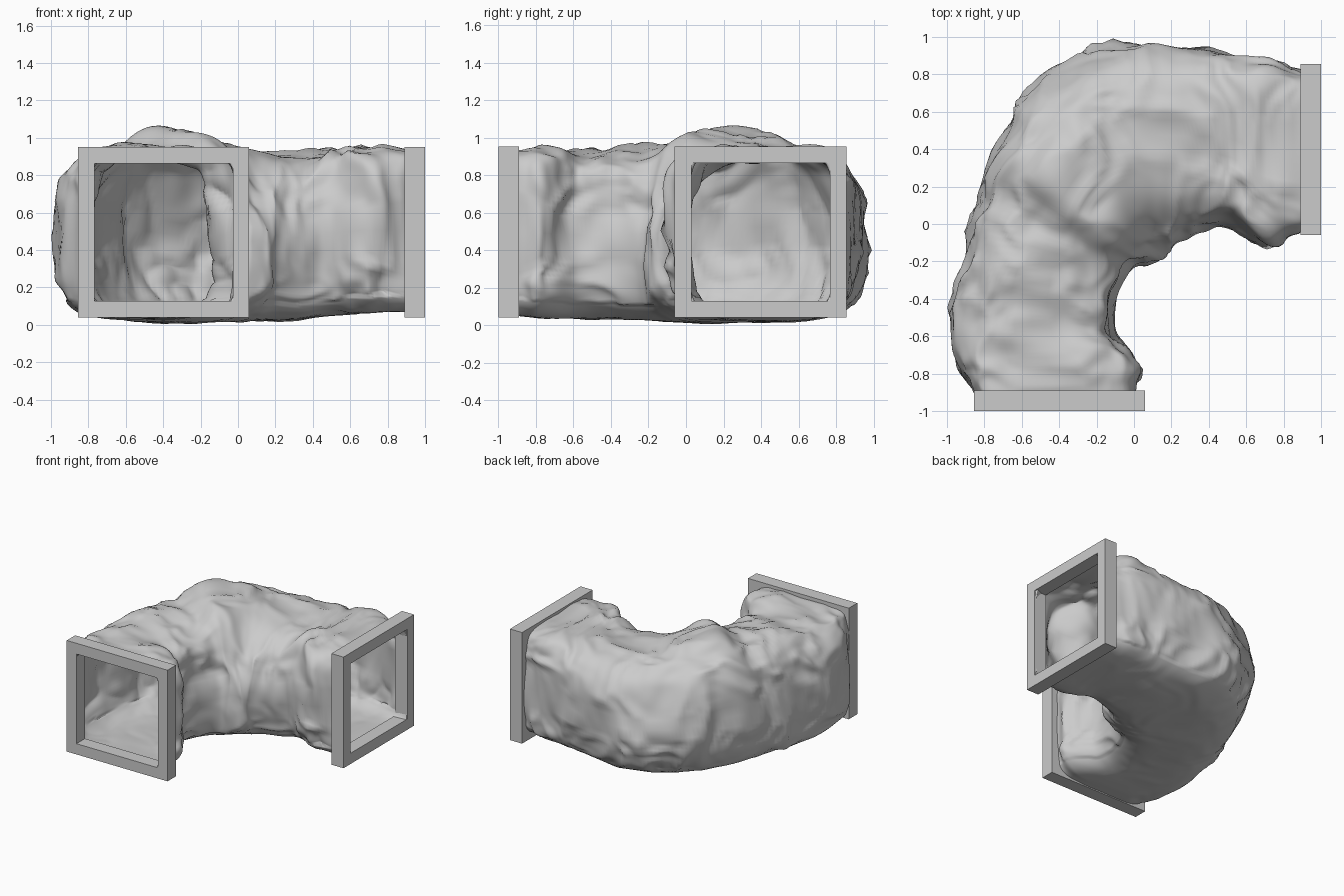
import bpy, bmesh, math
from mathutils import Vector, noise

if "Cube" in bpy.data.objects:
    bpy.data.objects.remove(bpy.data.objects["Cube"])

# Stations along the bend: inner x, y, outer x, y, floor z, roof z, squareness
STATIONS = [
    (0.01, -0.995, -0.81, -0.995, 0.06, 0.92, 7),
    (0.01, -0.87, -0.86, -0.89, 0.05, 0.93, 6),
    (0.04, -0.76, -0.95, -0.74, 0.04, 0.94, 4.5),
    (-0.10, -0.59, -0.98, -0.50, 0.03, 0.93, 4),
    (-0.09, -0.40, -0.94, -0.23, 0.03, 0.94, 3.6),
    (0.00, -0.24, -0.85, 0.08, 0.02, 0.96, 3.4),
    (0.08, -0.23, -0.75, 0.42, 0.01, 1.05, 3.2),
    (0.16, -0.21, -0.58, 0.70, 0.01, 1.02, 3.2),
    (0.20, -0.17, -0.36, 0.89, 0.01, 0.97, 3.2),
    (0.24, -0.11, -0.08, 0.98, 0.02, 0.93, 3.4),
    (0.36, -0.03, 0.22, 0.94, 0.02, 0.91, 3.6),
    (0.50, 0.00, 0.50, 0.91, 0.05, 0.93, 4),
    (0.69, -0.11, 0.70, 0.89, 0.06, 0.95, 4.5),
    (0.88, -0.05, 0.88, 0.82, 0.07, 0.93, 6),
    (0.995, 0.00, 0.995, 0.80, 0.06, 0.92, 7),
]
PER, SIDES = 10, 128


def station(u):
    """Catmull-Rom interpolation of the station list."""
    n = len(STATIONS)
    i = min(int(u), n - 2)
    t = u - i
    p = [STATIONS[max(0, min(n - 1, i + k))] for k in (-1, 0, 1, 2)]
    return [0.5 * (2 * b + (c - a) * t + (2 * a - 5 * b + 4 * c - d) * t * t
            + (3 * b - a - 3 * c + d) * t ** 3) for a, b, c, d in zip(*p)]


def spow(v, e):
    return math.copysign(abs(v) ** e, v)


# Rock tunnel: rounded-square section swept around the bend
def make_tunnel():
    bm = bmesh.new()
    last = len(STATIONS) - 1
    rings, fades = [], []
    for k in range(last * PER + 1):
        u = k / PER
        ix, iy, ox, oy, zb, zt, e = station(u)
        bend = math.exp(-((u - 7) / 2.4) ** 2)
        fade = min(1, max(0.12, min(u, last - u) / 1.8))
        ring = []
        for j in range(SIDES):
            a = 2 * math.pi * j / SIDES
            s, h = spow(math.cos(a), 2 / e), spow(math.sin(a), 2 / e)
            t, v = 0.5 + 0.5 * s, 0.5 + 0.5 * h
            # walls lean in toward the roof at the bend
            lean = max(0, v - 0.5) * bend
            t += lean * (0.48 * (1 - t) - 0.2 * t)
            ring.append(bm.verts.new((ix + (ox - ix) * t, iy + (oy - iy) * t,
                                      zb + (zt - zb) * v)))
            fades.append(fade * (0.25 if h < -0.8 else 1))
        rings.append(ring)
    for a, b in zip(rings, rings[1:]):
        for j in range(SIDES):
            bm.faces.new((a[j], a[(j + 1) % SIDES], b[(j + 1) % SIDES], b[j]))
    bmesh.ops.recalc_face_normals(bm, faces=bm.faces)
    bm.normal_update()
    if sum(f.normal.z * (f.calc_center_median().z - 0.5) for f in bm.faces) < 0:
        bmesh.ops.reverse_faces(bm, faces=bm.faces)
        bm.normal_update()

    # craggy relief: broad lumps, warped creases and fine grain
    moves = []
    for v, f in zip(bm.verts, fades):
        p = v.co
        warp = Vector((noise.noise(p * 2.5), noise.noise(p * 2.5 + Vector((7, 3, 1))),
                       noise.noise(p * 2.5 + Vector((2, 9, 4))))) * 0.25
        q = p + warp
        lump = noise.noise(q * 3.0 + Vector((4, 1, 8)))
        crease = 0.35 - abs(noise.noise(q * 4.2 + Vector((1, 5, 2))))
        grain = noise.noise(q * 10)
        moves.append(v.normal * f * (0.045 * lump + 0.05 * crease + 0.012 * grain - 0.012))
    for v, m in zip(bm.verts, moves):
        v.co += m
        v.co.z = max(v.co.z, 0.0)
    me = bpy.data.meshes.new("rock_tunnel")
    bm.to_mesh(me)
    bm.free()
    me.shade_smooth()
    ob = bpy.data.objects.new("rock_tunnel", me)
    bpy.context.collection.objects.link(ob)
    wall = ob.modifiers.new("wall", 'SOLIDIFY')
    wall.thickness, wall.offset = 0.025, -1


# Square door frame; the second is the first mirrored across the diagonal
def make_frame(name, swap):
    bm = bmesh.new()
    loops = []
    for y, m in ((-1.0, 0), (-0.89, 0), (-0.89, 0.088), (-1.0, 0.088)):
        x0, x1, z0, z1 = -0.855 + m, 0.06 - m, 0.04 + m, 0.952 - m
        pts = [(x0, z0), (x1, z0), (x1, z1), (x0, z1)]
        loops.append([bm.verts.new((-y, -x, z) if swap else (x, y, z)) for x, z in pts])
    for i in range(4):
        a, b = loops[i], loops[(i + 1) % 4]
        for j in range(4):
            bm.faces.new((a[j], a[(j + 1) % 4], b[(j + 1) % 4], b[j]))
    bmesh.ops.recalc_face_normals(bm, faces=bm.faces)
    me = bpy.data.meshes.new(name)
    bm.to_mesh(me)
    bm.free()
    bpy.context.collection.objects.link(bpy.data.objects.new(name, me))


make_tunnel()
make_frame("front_frame", False)
make_frame("right_frame", True)
